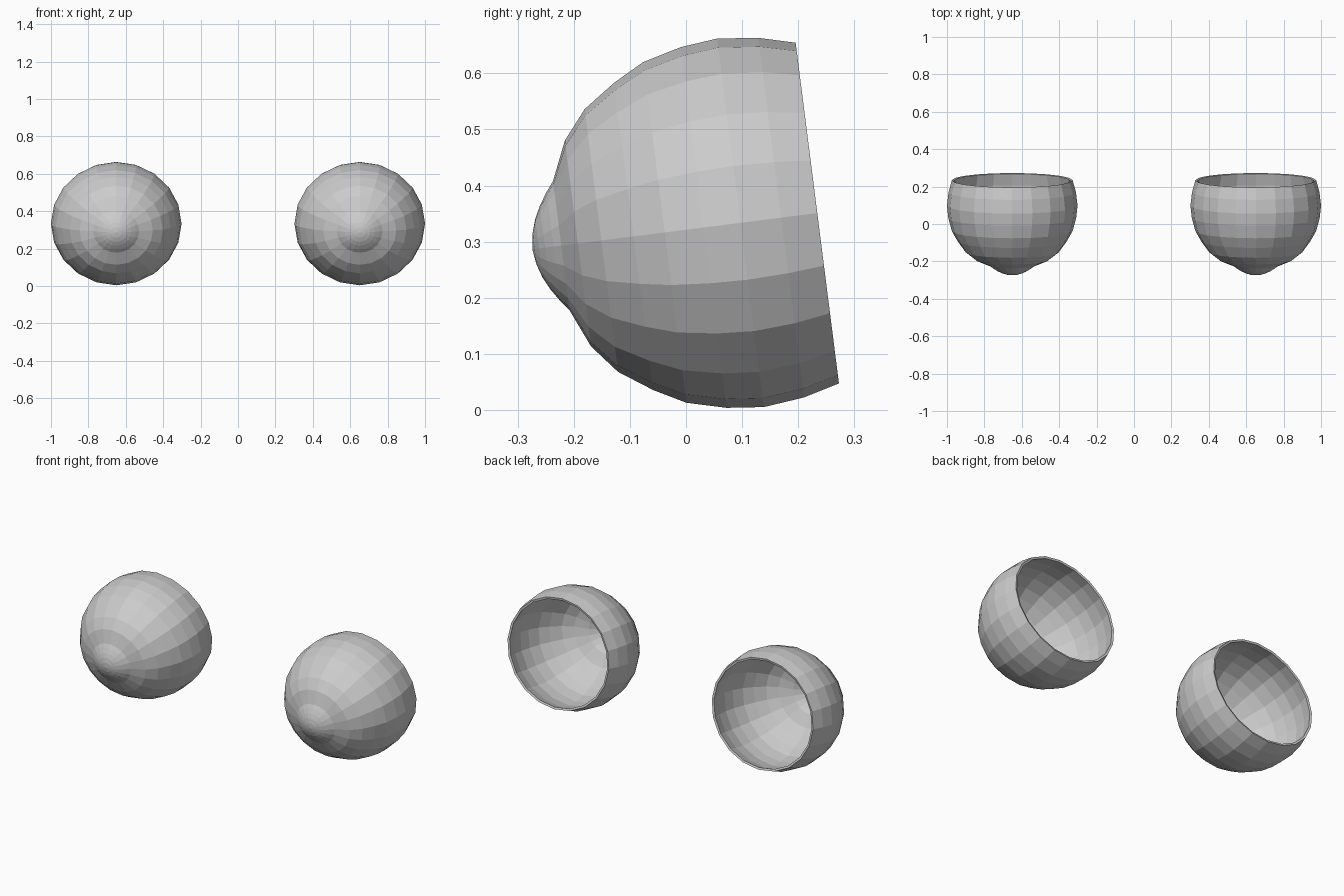
import bpy, bmesh, math

cube = bpy.data.objects.get("Cube")
if cube:
    bpy.data.objects.remove(cube, do_unlink=True)

SIDES = 20
WIDEN = 1.055      # cups are slightly wider than tall
TILT = math.radians(97.24)

# Profile as (distance from rim along the axis, radius)
SHELL = [(0, .306), (.065, .323), (.138, .331), (.204, .324), (.274, .306),
         (.33, .276), (.388, .236), (.43, .185), (.46, .116)]
TIP = [(.474, .098), (.489, .075), (.5, .053), (.508, .028)]
TIP_END = .512

grey = bpy.data.materials.new("plain grey")
grey.use_nodes = True
grey.diffuse_color = (.6, .6, .6, 1)
grey.node_tree.nodes["Principled BSDF"].inputs["Base Color"].default_value = (.6, .6, .6, 1)


def cup_mesh():
    """Revolve the profile into an open cup with a rounded tip."""
    bm = bmesh.new()
    rings = []
    for t, r in SHELL + TIP:
        angles = [2 * math.pi * j / SIDES for j in range(SIDES)]
        rings.append([bm.verts.new((WIDEN * r * math.cos(a), r * math.sin(a), t))
                      for a in angles])
    for low, high in zip(rings, rings[1:]):
        for j in range(SIDES):
            k = (j + 1) % SIDES
            bm.faces.new((low[j], low[k], high[k], high[j]))
    end = bm.verts.new((0, 0, TIP_END))
    for j in range(SIDES):
        bm.faces.new((rings[-1][j], rings[-1][(j + 1) % SIDES], end))
    mesh = bpy.data.meshes.new("cup")
    bm.to_mesh(mesh)
    bm.free()
    mesh.materials.append(grey)
    return mesh


# Matching pair of thin hollow cups, open at the back
mesh = cup_mesh()
for name, side in (("left_cup", 1), ("right_cup", -1)):
    cup = bpy.data.objects.new(name, mesh)
    bpy.context.collection.objects.link(cup)
    cup.location = (side * .651, .234, .351)
    cup.rotation_euler = (TILT, 0, 0)
    wall = cup.modifiers.new("wall", 'SOLIDIFY')
    wall.thickness = .012
    wall.offset = -1
